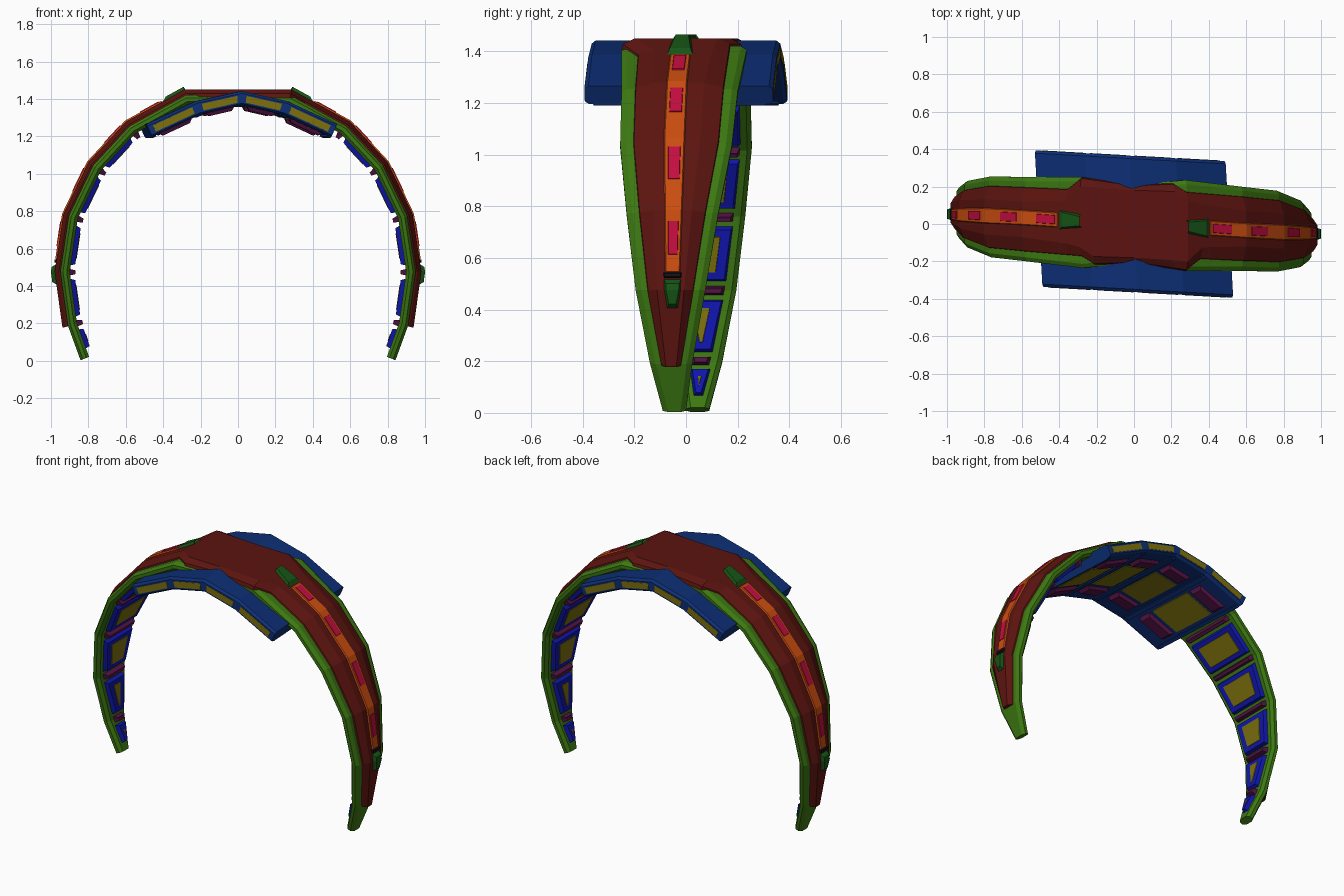
import bpy, bmesh, math
from mathutils import Vector

if "Cube" in bpy.data.objects:
    bpy.data.objects.remove(bpy.data.objects["Cube"])

COL = dict(green=(.046, .19, .006), red=(.108, .007, .005), navy=(.004, .028, .18), blue=(.005, .008, .42),
           olive=(.2, .16, .004), purple=(.085, .006, .057), orange=(.6, .075, .005),
           magenta=(.55, .004, .05), moss=(.008, .09, .008), black=(.006, .006, .012))
MATS = {}
for key, c in COL.items():
    MATS[key] = bpy.data.materials.new(key)
    MATS[key].diffuse_color = (*c, 1)


def lerp_table(table, s):
    for (a, u), (b, v) in zip(table, table[1:]):
        if s <= b:
            return u + (v - u) * max(0, (s - a) / (b - a))
    return table[-1][1]


def make_path(pts, tip):
    """Nodes in the x-z plane with mitred outward normals."""
    P = [Vector(p) for p in pts]
    N = []
    for a, b in zip(P, P[1:]):
        d = (b - a).normalized()
        N.append(Vector((-d.y, d.x)))
    M = [Vector((0, 1))] + [(a + b) / (1 + a.dot(b)) for a, b in zip(N, N[1:])] + [Vector(tip) if tip else N[-1]]
    return P, M


def pos(path, s, y, n, skew):
    P, M = path
    i = max(0, min(int(s), len(P) - 2))
    q = (P[i] + M[i] * n).lerp(P[i + 1] + M[i + 1] * n, s - i)
    return (q.x - skew * y, y - skew * q.x, q.y)


def strip(name, mat, path, s0, s1, section, extra=(), ds=0, top=None, skew=0):
    """Sweep section(s) -> [(y, n)] along the path; points at height `top` are pulled in at the ends by ds.
    A second copy is turned half a circle about z."""
    ss = sorted({s0, s1, *[k for k in range(9) if s0 < k < s1], *extra})
    bm = bmesh.new()
    rings = []
    for s in ss:
        sh = ds if s == s0 else -ds if s == s1 else 0
        rings.append([bm.verts.new(pos(path, s + (sh if n == top else 0), y, n, skew)) for y, n in section(s)])
    k = len(rings[0])
    for a, b in zip(rings, rings[1:]):
        for j in range(k):
            bm.faces.new((a[j], a[(j + 1) % k], b[(j + 1) % k], b[j]))
    bm.faces.new(rings[0])
    bm.faces.new(rings[-1])
    bmesh.ops.recalc_face_normals(bm, faces=bm.faces)
    me = bpy.data.meshes.new(name)
    bm.to_mesh(me)
    bm.free()
    me.materials.append(MATS[mat])
    for side, ang in (("right", 0), ("left", math.pi)):
        ob = bpy.data.objects.new(f"{name}_{side}", me)
        ob.rotation_euler.z = ang
        bpy.context.collection.objects.link(ob)


def pad(name, mat, path, s0, s1, lo, hi, n0, n1, b=.01, ds=.03, skew=0):
    """Raised block with sloping sides; lo and hi are functions of s."""
    strip(name, mat, path, s0, s1,
          lambda s: [(lo(s), n0), (lo(s) + b, n1), (hi(s) - b, n1), (hi(s), n0)], ds=ds, top=n1, skew=skew)


# Arm centre line and side edges, from crown to tip
ARM = make_path([(0, 1.42), (.28, 1.42), (.58, 1.255), (.775, 1.045), (.905, .775), (.95, .475), (.91, .19),
                 (.842, .003)], (.92, -.36))
LO = list(enumerate([-.21, -.25, -.25, -.255, -.23, -.195, -.14, -.09]))
HI = list(enumerate([.21, .235, .2, .178, .125, .075, .025, 0]))
lo = lambda s: lerp_table(LO, s)
hi = lambda s: lerp_table(HI, s)

# Green body
strip("arm_body", "green", ARM, 0, 7,
      lambda s: [(lo(s) + .022, 0), (lo(s), -.014), (lo(s), -.034), (lo(s) + .018, -.05),
                 (hi(s) - .018, -.05), (hi(s), -.034), (hi(s), -.014), (hi(s) - .022, 0)])

# Red outer shell with a collar at the crown
ELO = [(0, 0), (1, 0), (1.25, .06), (2, .05), (6, .04)]
EHI = [(0, 0), (.75, .01), (1, .06), (2, .05), (6, .04)]
CREST = [(0, .03), (1, .05), (1.25, .065), (2, .08), (3, .075), (4, .058), (6, .022)]


def shell(s):
    a, b, c = lo(s) + lerp_table(ELO, s), hi(s) - lerp_table(EHI, s), lerp_table(CREST, s)
    return [(a, -.012), (a + .006, .008), (a + c, .03), (b - c, .03), (b - .006, .008), (b, -.012)]


strip("outer_shell", "red", ARM, 0, 6.03, shell, extra=(.75, 1.25))

# Orange light strip, magenta lamps and tapered end caps
mid = lambda s: lerp_table([(1, -.015), (2, -.035), (3, -.045), (5, -.053)], s)
half = lambda s: lerp_table([(1, .045), (3, .047), (5, .034)], s)
band = lambda f: (lambda s: mid(s) + f * half(s))
pad("light_strip", "orange", ARM, 1.36, 4.8, band(-1), band(1), .02, .037)
for k, (a, b) in enumerate([(1.42, 1.75), (2.12, 2.55), (3.12, 3.58), (4.13, 4.56)]):
    pad(f"lamp_{k}", "magenta", ARM, a, b, band(-.58), band(.58), .03, .041, .004, .01)
pad("strip_seat", "black", ARM, 4.76, 4.86, band(-1.05), band(1.05), .02, .04, .006)
up = lambda s: lerp_table([(.95, .036), (1.1, .05), (1.4, .056)], s)
low = lambda s: lerp_table([(4.8, .036), (5.1, .034), (5.26, .024)], s)
pad("upper_cap", "moss", ARM, .96, 1.4, lambda s: mid(s) - up(s), lambda s: mid(s) + up(s), .02, .045, .016, .1)
pad("lower_cap", "moss", ARM, 4.84, 5.26, lambda s: mid(s) - low(s), lambda s: mid(s) + low(s), .02, .05, .01, .08)

# Inner cushions with olive inlays, purple bars at each joint
edge = lambda e: ((lambda s: lo(s) + e), (lambda s: hi(s) - e))
for i in range(2, 7):
    a, b = (i + .13, i + .88) if i < 6 else (6.18, 6.75)
    e = .042 if i < 6 else .035
    pad(f"inner_pad_{i}", "blue", ARM, a, b, *edge(e), -.045, -.073, .01)
    d = .12 if i < 6 else .18
    pad(f"inner_inlay_{i}", "olive", ARM, a + d, b - d, *edge(e + (.045 if i < 6 else .025)), -.07, -.076, .003, .01)
    w = .07 if i < 6 else .1
    pad(f"joint_bar_{i}", "purple", ARM, i - .06, i + w, *edge(.045), -.045, -.08, .012, .03)

# Wide canopy over the crown, slightly sheared in plan
SKEW = .056
CAN = make_path([(0, 1.442), (.245, 1.388), (.51, 1.265)], None)
strip("canopy", "navy", CAN, 0, 2,
      lambda s: [(-.35, 0), (-.365, -.012), (-.365, -.065), (-.35, -.075),
                 (.35, -.075), (.365, -.065), (.365, -.012), (.35, 0)], skew=SKEW)


def const(a, b):
    return (lambda s: a), (lambda s: b)


for i in (0, 1):
    for sgn, side in ((-1, "front"), (1, "back")):
        y0, y1 = sorted((sgn * .355, sgn * .367))
        pad(f"canopy_{side}_inlay_{i}", "olive", CAN, i + .1, i + .9, *const(y0, y1), -.057, -.02, 0, 0, SKEW)
        y0, y1 = sorted((sgn * .17, sgn * .265))
        pad(f"canopy_{side}_cushion_{i}", "purple", CAN, i + .14, i + .86, *const(y0, y1), -.07, -.095, .012, .08, SKEW)
    pad(f"canopy_inlay_{i}", "olive", CAN, i + .15, i + .85, *const(-.15, .15), -.07, -.08, .004, .01, SKEW)
for k, (a, b) in enumerate([(0, .08), (.92, 1.08), (1.92, 2)]):
    pad(f"canopy_rib_{k}", "navy", CAN, a, b, *const(-.34, .34), -.07, -.082, .01, 0, SKEW)

for m in bpy.data.materials:
    if m.users and not m.is_grease_pencil:
        m.use_nodes = True
        m.node_tree.nodes["Principled BSDF"].inputs["Base Color"].default_value = m.diffuse_color
